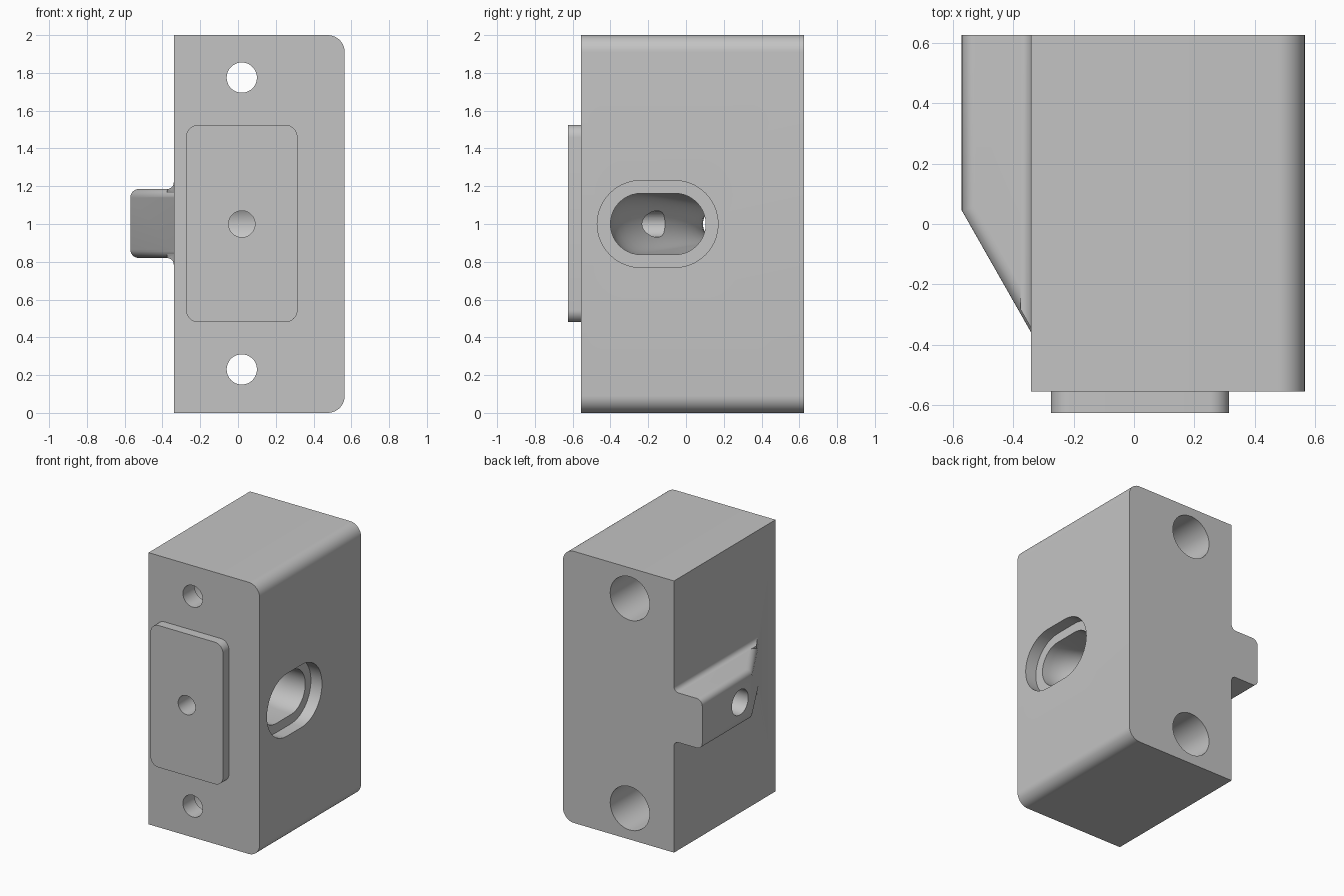
import bpy, bmesh, math

if "Cube" in bpy.data.objects:
    bpy.data.objects.remove(bpy.data.objects["Cube"])

grey = bpy.data.materials.new("plain grey")
grey.diffuse_color = (0.55, 0.55, 0.55, 1)
grey.use_nodes = True
grey.node_tree.nodes["Principled BSDF"].inputs["Base Color"].default_value = grey.diffuse_color


def finish(name, bm):
    bmesh.ops.recalc_face_normals(bm, faces=bm.faces)
    me = bpy.data.meshes.new(name)
    bm.to_mesh(me)
    bm.free()
    ob = bpy.data.objects.new(name, me)
    bpy.context.collection.objects.link(ob)
    me.materials.append(grey)
    return ob


def loft(name, rings):
    """Closed solid through matching rings of points."""
    bm = bmesh.new()
    rows = [[bm.verts.new(p) for p in ring] for ring in rings]
    n = len(rows[0])
    for a, b in zip(rows, rows[1:]):
        for i in range(n):
            j = (i + 1) % n
            bm.faces.new((a[i], a[j], b[j], b[i]))
    bm.faces.new(rows[0])
    bm.faces.new(rows[-1])
    return finish(name, bm)


def prism_y(name, pts, y0, y1):
    return loft(name, [[(x, y, z) for x, z in pts] for y in (y0, y1)])


def arc(cx, cz, r, a0, a1, n=10):
    return [(cx + r * math.cos(math.radians(a0 + (a1 - a0) * i / n)),
             cz + r * math.sin(math.radians(a0 + (a1 - a0) * i / n))) for i in range(n + 1)]


def rounded(x0, x1, z0, z1, r):
    return (arc(x1 - r, z1 - r, r, 0, 90) + arc(x0 + r, z1 - r, r, 90, 180)
            + arc(x0 + r, z0 + r, r, 180, 270) + arc(x1 - r, z0 + r, r, 270, 360))


def circle(x, z, r):
    return arc(x, z, r, 0, 360, 48)[:-1]


def slot(x, cy, half, r):
    """Stadium ring in the yz plane."""
    pts = arc(cy + half, 1, r, -90, 90, 20) + arc(cy - half, 1, r, 90, 270, 20)
    return [(x, y, z) for y, z in pts]


def combine(target, tool, operation):
    mod = target.modifiers.new("join", 'BOOLEAN')
    mod.operation = operation
    mod.solver = 'EXACT'
    mod.object = tool
    bpy.context.view_layer.objects.active = target
    bpy.ops.object.modifier_apply(modifier=mod.name)
    bpy.data.objects.remove(tool)


# Housing block, rounded along its two right edges
R = 0.09
body = prism_y("housing", [(-0.34, 2), (-0.34, 0)] + arc(0.565 - R, R, R, -90, 0)
               + arc(0.565 - R, 2 - R, R, 0, 90), -0.555, 0.625)

# Raised front plate
combine(body, prism_y("front_plate", rounded(-0.275, 0.315, 0.48, 1.525, 0.065),
                      -0.625, -0.5), 'UNION')

# Side tab with sloped front and rounded outer edges
outline = [(-0.30, 0.625), (-0.57, 0.625), (-0.57, 0.045), (-0.30, -0.43)]
bm = bmesh.new()
low, high = [[bm.verts.new((x, y, z)) for x, y in outline] for z in (0.82, 1.185)]
bm.faces.new(low)
bm.faces.new(high)
for i in range(4):
    j = (i + 1) % 4
    bm.faces.new((low[i], low[j], high[j], high[i]))
edges = [bm.edges.get((row[i], row[i + 1])) for row in (low, high) for i in (1, 2)]
bmesh.ops.bevel(bm, geom=edges, offset=0.045, segments=8, profile=0.5, affect='EDGES')
combine(body, finish("side_tab", bm), 'UNION')

# Concave fillets where the tab meets the housing, cut along the tab slope
F = 0.036
for sign, face in ((1, 1.185), (-1, 0.82)):
    pts = [(-0.33, face + sign * F), (-0.33, face - sign * 0.02),
           (-0.34 - F, face - sign * 0.02)]
    pts += [(x, face + sign * (z + F)) for x, z in arc(-0.34 - F, 0, F, -90, 0, 8)]
    front = [(x, -0.345 - (x + 0.34) * 1.76, z) for x, z in pts]
    back = [(x, 0.625, z) for x, z in pts]
    combine(body, loft("tab_fillet", [front, back]), 'UNION')

# Screw holes, counterbored from the back
for z in (0.23, 1.775):
    combine(body, prism_y("screw_hole", circle(0.02, z, 0.08), -0.8, 0.0), 'DIFFERENCE')
    combine(body, prism_y("counterbore", circle(0.02, z, 0.16), -0.42, 0.8), 'DIFFERENCE')

# Stepped slot on the right, narrowing through a bent tunnel to the tab
combine(body, loft("slot_recess", [slot(x, -0.15, 0.09, 0.23) for x in (0.475, 0.8)]),
        'DIFFERENCE')
rings = [slot(0.52, -0.148, 0.09, 0.162)]
for i in range(17):
    t = i / 16
    s = t * t * (3 - 2 * t)
    rings.append(slot(0.42 - 0.84 * t, -0.148 + 0.333 * s, 0.09 - 0.087 * s, 0.162 - 0.07 * s))
rings.append(slot(-0.7, 0.185, 0.003, 0.092))
combine(body, loft("tunnel", rings), 'DIFFERENCE')

# Small front hole opening into the tunnel
combine(body, prism_y("front_hole", circle(0.02, 1.0, 0.07), -0.8, 0.0), 'DIFFERENCE')

bpy.ops.object.select_all(action='DESELECT')
body.select_set(True)
bpy.context.view_layer.objects.active = body
bpy.ops.object.shade_smooth_by_angle(angle=math.radians(30))
